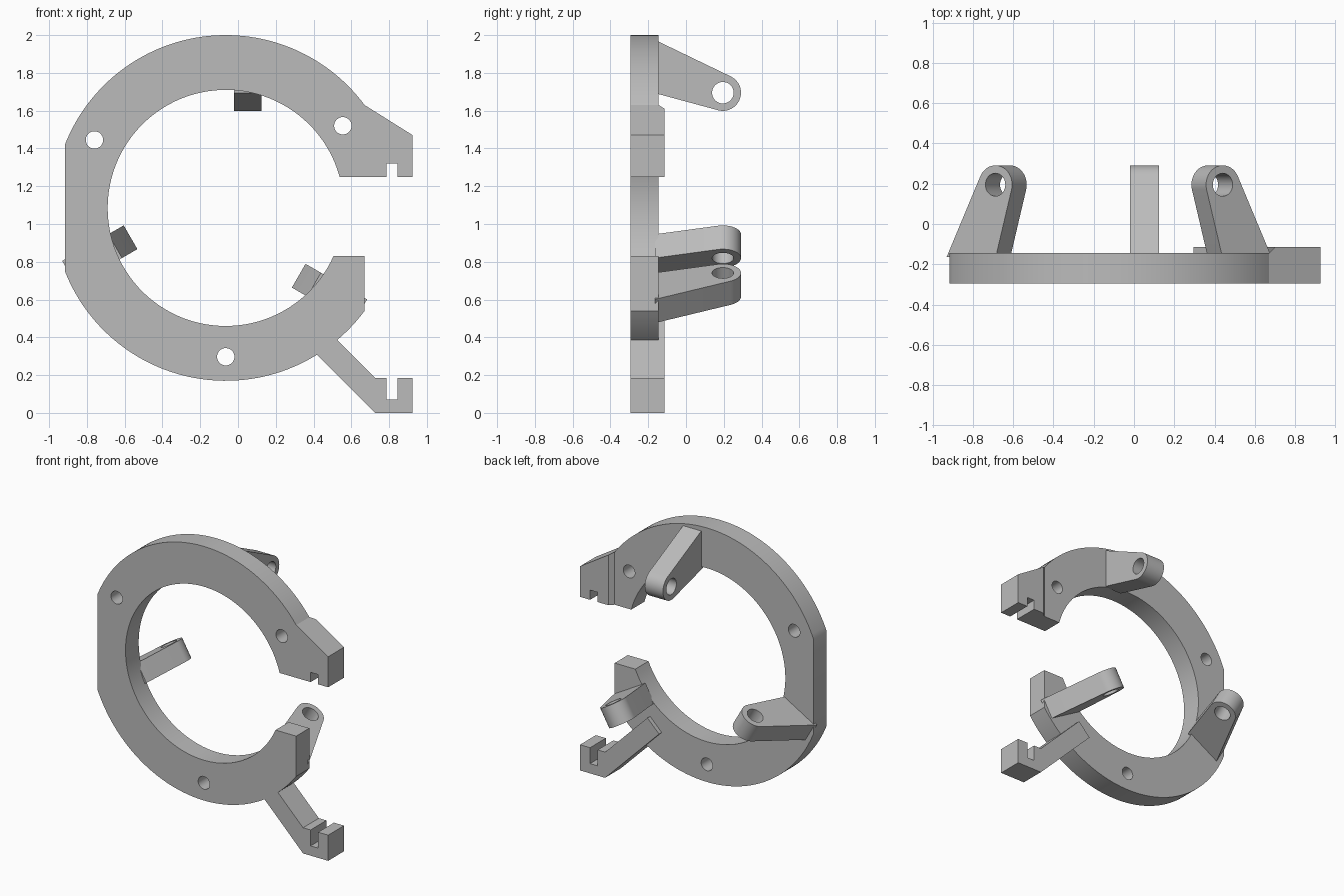
import bpy, bmesh
from math import sin, cos, pi, radians, asin, acos, atan2
from mathutils import Matrix, Vector

cube = bpy.data.objects.get("Cube")
if cube:
    bpy.data.objects.remove(cube, do_unlink=True)

CX, CZ = -0.065, 1.085           # ring centre
R_OUT, R_IN = 0.915, 0.625
FRONT, BACK, ARM_BACK = -0.295, -0.145, -0.115

grey = bpy.data.materials.new("light_grey")
grey.use_nodes = True
grey.diffuse_color = (0.5, 0.5, 0.5, 1)
grey.node_tree.nodes["Principled BSDF"].inputs["Base Color"].default_value = grey.diffuse_color


def arc(cx, cy, r, a0, a1, n):
    """Points on an arc, both ends included."""
    return [(cx + r * cos(a0 + (a1 - a0) * i / n),
             cy + r * sin(a0 + (a1 - a0) * i / n)) for i in range(n + 1)]


def hole(cx, cy, r, n=32):
    return arc(cx, cy, r, 0, 2 * pi, n)[:-1]


def prism(name, loops, thickness, matrix, chamfer=None):
    """Extrude an outline (first loop) with holes (other loops) to a solid."""
    curve = bpy.data.curves.new(name + "_outline", 'CURVE')
    curve.dimensions = '2D'
    curve.fill_mode = 'BOTH'
    curve.extrude = thickness / 2
    for pts in loops:
        spline = curve.splines.new('POLY')
        spline.points.add(len(pts) - 1)
        for p, (u, v) in zip(spline.points, pts):
            p.co = (u, v, 0, 1)
        spline.use_cyclic_u = True
    temp = bpy.data.objects.new(name + "_outline", curve)
    mesh = bpy.data.meshes.new_from_object(temp)
    bpy.data.objects.remove(temp)
    bpy.data.curves.remove(curve)

    bm = bmesh.new()
    bm.from_mesh(mesh)
    bm.transform(matrix)
    bmesh.ops.remove_doubles(bm, verts=bm.verts, dist=1e-4)
    bmesh.ops.dissolve_limit(bm, angle_limit=radians(0.5), verts=bm.verts, edges=bm.edges)
    if chamfer:
        rule, width = chamfer
        edges = [e for e in bm.edges if all(rule(v.co) for v in e.verts)]
        bmesh.ops.bevel(bm, geom=edges, offset=width, segments=1, affect='EDGES')
    bmesh.ops.recalc_face_normals(bm, faces=bm.faces)
    bm.to_mesh(mesh)
    bm.free()

    mesh.name = name
    mesh.materials.clear()
    mesh.materials.append(grey)
    obj = bpy.data.objects.new(name, mesh)
    bpy.context.collection.objects.link(obj)
    bpy.ops.object.select_all(action='DESELECT')
    obj.select_set(True)
    bpy.context.view_layer.objects.active = obj
    bpy.ops.object.shade_smooth_by_angle(angle=radians(30))
    return obj


def upright(y0, y1):
    """Place an x-z outline between two depths."""
    return Matrix.Translation((0, (y0 + y1) / 2, 0)) @ Matrix.Rotation(pi / 2, 4, 'X')


# Open ring with a flat on its right side and three screw holes
SIDE, LOW_END, HIGH_END = 0.67, 0.83, 1.25
side_a = acos((SIDE - CX) / R_OUT)
side_z = R_OUT * sin(side_a)
flat_a = acos(0.85 / R_OUT)
outline = arc(CX, CZ, R_OUT, side_a, pi - flat_a, 56)
outline += arc(CX, CZ, R_OUT, pi + flat_a, 2 * pi - side_a, 56)
outline += [(SIDE, LOW_END)]
outline += arc(CX, CZ, R_IN, 2 * pi + asin((LOW_END - CZ) / R_IN),
               asin((HIGH_END - CZ) / R_IN), 96)
outline += [(SIDE, HIGH_END)]
screw_holes = [hole(x, z, 0.046) for x, z in ((-0.76, 1.445), (0.555, 1.52), (CX, 0.297))]
prism("open_ring", [outline] + screw_holes, BACK - FRONT, upright(FRONT, BACK))

# Notched arms at the two ends of the gap
N0, N1, TIP = 0.785, 0.845, 0.925
upper = [(SIDE, HIGH_END), (N0, HIGH_END), (N0, 1.32), (N1, 1.32), (N1, HIGH_END),
         (TIP, HIGH_END), (TIP, 1.47), (SIDE, CZ + side_z)]
prism("upper_arm", [upper], ARM_BACK - FRONT, upright(FRONT, ARM_BACK),
      (lambda c: c.x < SIDE + 0.002 and c.y > ARM_BACK - 0.002, ARM_BACK - BACK))

lower = [(0.295, 0.43), (0.725, 0), (TIP, 0), (TIP, 0.185), (N1, 0.185), (N1, 0.07),
         (N0, 0.07), (N0, 0.185), (0.725, 0.185), (0.388, 0.522)]
prism("lower_arm", [lower], ARM_BACK - FRONT, upright(FRONT, ARM_BACK))

# Three pierced lugs on the back, spaced evenly around the ring
EYE_Y, EYE_R = 0.195, 0.61
lug = [(-0.165, 0.608), (-0.165, 0.89)]
lug += arc(EYE_Y, EYE_R, 0.096, radians(64), radians(-105), 24)
lug_plane = Matrix(((0, 0, 1, 0.1175), (1, 0, 0, 0), (0, 1, 0, 0), (0, 0, 0, 1)))
for i, name in enumerate(("top_lug", "left_lug", "right_lug")):
    place = Matrix.Translation((CX, 0, CZ)) @ Matrix.Rotation(i * 2 * pi / 3, 4, 'Y')
    prism(name, [lug, hole(EYE_Y, EYE_R, 0.057)], 0.145, place @ lug_plane)
